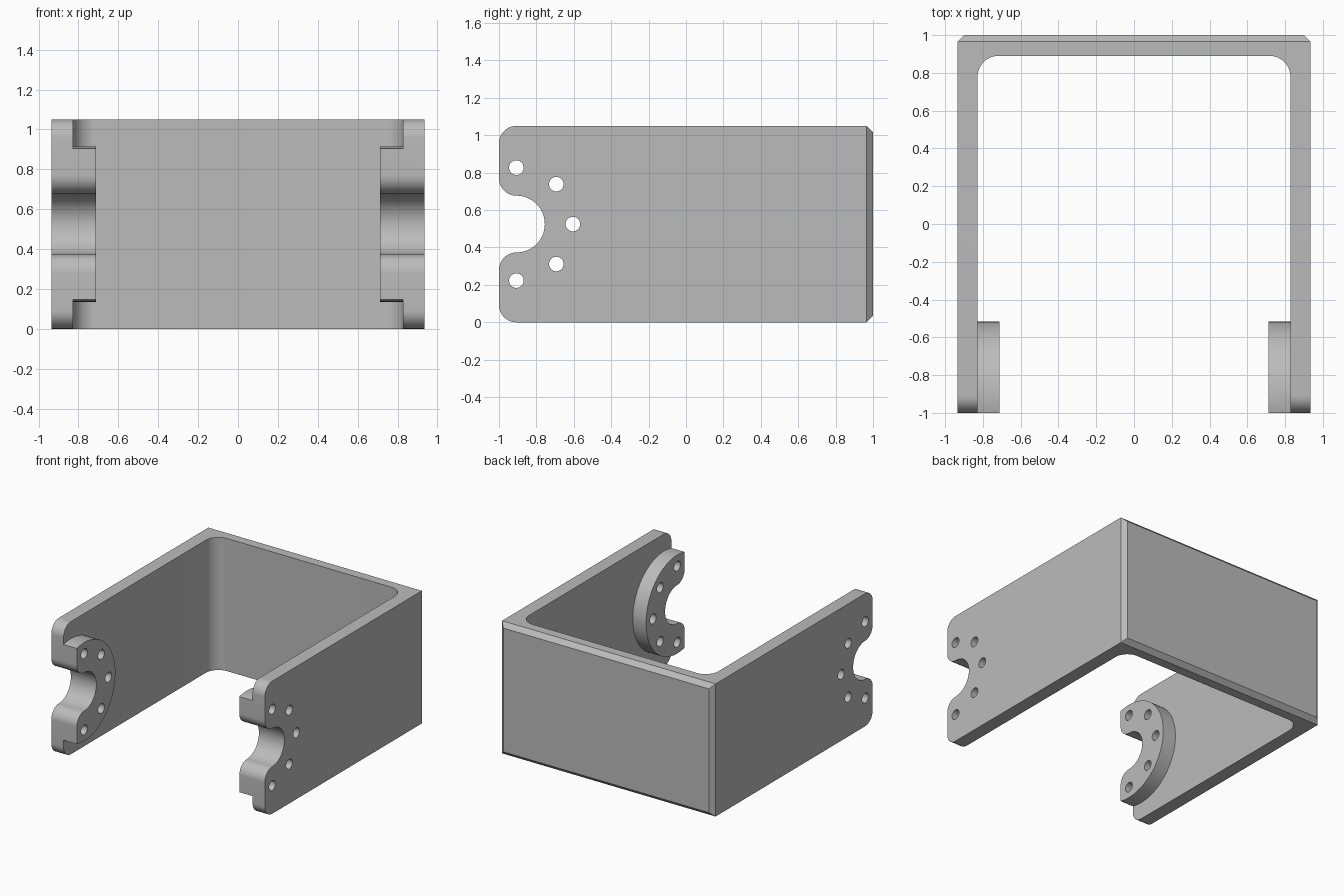
import bpy
import bmesh
from math import sin, cos, radians
from mathutils import Vector

default = bpy.data.objects.get("Cube")
if default:
    bpy.data.objects.remove(default, do_unlink=True)

# Main dimensions
W, H, T, BACK = 0.935, 1.05, 0.107, 0.89
CH, FIL, MID = 0.035, 0.11, 0.525
HUB, NOTCH, BOSS, RND = -0.907, 0.152, 0.39, 0.093
PITCH, HOLE = 0.302, 0.039
OVER = 0.1

grey = bpy.data.materials.new("plain grey")
grey.use_nodes = True
grey.diffuse_color = (0.5, 0.5, 0.5, 1)
grey.node_tree.nodes["Principled BSDF"].inputs["Base Color"].default_value = (0.5, 0.5, 0.5, 1)


def arc(u, v, r, start, end, steps=14):
    angles = [radians(start + (end - start) * i / steps) for i in range(steps + 1)]
    return [(u + r * cos(a), v + r * sin(a)) for a in angles]


def prism(name, outline, axis, low, high):
    """Extrude an outline: XY outline along z, or YZ outline along x."""
    bm = bmesh.new()
    place = (lambda u, v: (u, v, low)) if axis == "z" else (lambda u, v: (low, u, v))
    face = bm.faces.new([bm.verts.new(place(u, v)) for u, v in outline])
    step = Vector((0, 0, high - low)) if axis == "z" else Vector((high - low, 0, 0))
    new = bmesh.ops.extrude_face_region(bm, geom=[face])["geom"]
    bmesh.ops.translate(bm, vec=step, verts=[g for g in new if isinstance(g, bmesh.types.BMVert)])
    bmesh.ops.recalc_face_normals(bm, faces=bm.faces)
    mesh = bpy.data.meshes.new(name)
    bm.to_mesh(mesh)
    bm.free()
    mesh.materials.append(grey)
    obj = bpy.data.objects.new(name, mesh)
    bpy.context.collection.objects.link(obj)
    return obj


def combine(target, tool, operation):
    mod = target.modifiers.new(operation.lower(), "BOOLEAN")
    mod.operation, mod.solver, mod.object = operation, "EXACT", tool
    bpy.context.view_layer.objects.active = target
    bpy.ops.object.modifier_apply(modifier=mod.name)
    bpy.data.objects.remove(tool, do_unlink=True)


# U-shaped plan with bevelled outer and filleted inner corners
inner = W - T
front = -1 - OVER
plan = [(W, front), (W, 1 - CH), (W - CH, 1), (CH - W, 1), (-W, 1 - CH), (-W, front), (-inner, front)]
plan += arc(FIL - inner, BACK - FIL, FIL, 180, 90)
plan += arc(inner - FIL, BACK - FIL, FIL, 90, 0)
plan += [(inner, front)]
bracket = prism("bracket", plan, "z", -OVER, H + OVER)

# Round mounting bosses on the inner side of each arm
disc = arc(HUB, MID, BOSS, 0, 360, 72)[:-1]
for side in (-1, 1):
    low, high = sorted((side * 0.712, side * (W - T / 2)))
    combine(bracket, prism("boss", disc, "x", low, high), "UNION")

# Side silhouette: rounded front ends, open notch, bevelled back edges
lower = arc(HUB, RND, RND, 270, 180)
lower += arc(HUB, MID - NOTCH - RND, RND, 180, 90)
upper = [(y, H - z) for y, z in reversed(lower)]
notch = arc(HUB, MID, NOTCH, -90, 90, 28)[1:-1]
run = CH + OVER
rear = [(1 + OVER, H - run), (1 - CH, H)]
side_shape = lower + notch + upper + rear[::-1] + [(1 + OVER, run), (1 - CH, 0)]
combine(bracket, prism("side_trim", side_shape, "x", -W - OVER, W + OVER), "INTERSECT")

# Screw holes through arms and bosses
for angle in range(-90, 91, 45):
    u = HUB + PITCH * cos(radians(angle))
    v = MID + PITCH * sin(radians(angle))
    ring = arc(u, v, HOLE, 0, 360, 32)[:-1]
    combine(bracket, prism("hole_cutter", ring, "x", -W - OVER, W + OVER), "DIFFERENCE")

bpy.ops.object.select_all(action="DESELECT")
bracket.select_set(True)
bpy.context.view_layer.objects.active = bracket
bpy.ops.object.shade_smooth_by_angle(angle=radians(30))
